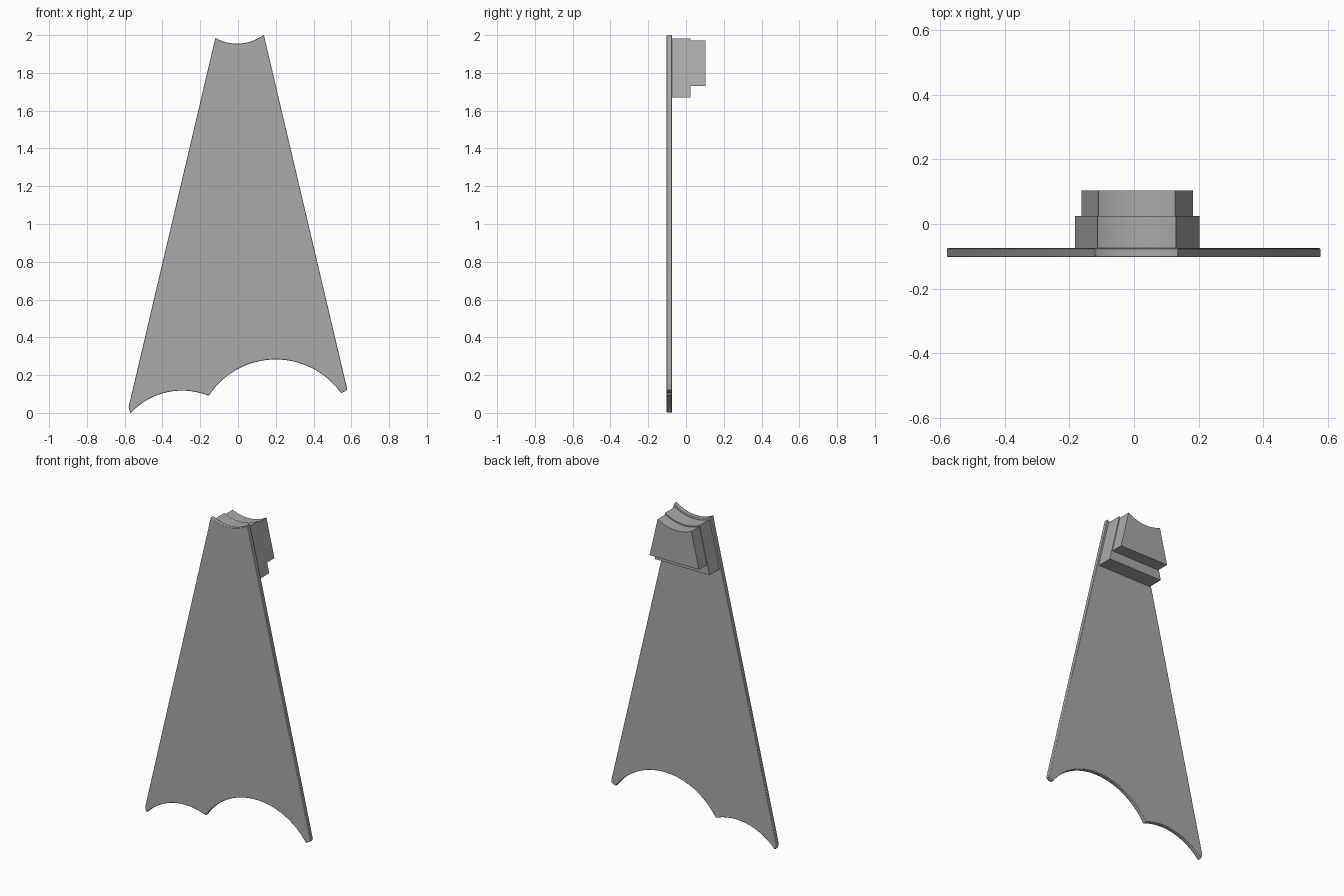
import bpy, bmesh, math
from mathutils import Vector

cube = bpy.data.objects.get("Cube")
if cube:
    bpy.data.objects.remove(cube, do_unlink=True)

grey = bpy.data.materials.new("plain grey")
grey.use_nodes = True
COLOUR = (0.4, 0.4, 0.4, 1)
grey.diffuse_color = COLOUR
grey.node_tree.nodes["Principled BSDF"].inputs["Base Color"].default_value = COLOUR

HUB = Vector((-0.005, 2.19))    # centre of the concave top arcs


def arc(a, m, b, n=32):
    """Points from a to b on the circle through a, m and b."""
    a, m, b = Vector(a), Vector(m), Vector(b)
    p, q = m - a, b - a
    d = 2 * p.cross(q)
    c = a + Vector((q.y * p.length_squared - p.y * q.length_squared,
                    p.x * q.length_squared - q.x * p.length_squared)) / d
    r = a - c
    sweep = -r.angle_signed(b - c)
    pts = []
    for i in range(n + 1):
        t = sweep * i / n
        pts.append(c + Vector((r.x * math.cos(t) - r.y * math.sin(t),
                               r.x * math.sin(t) + r.y * math.cos(t))))
    return pts


def side_x(side, z, inset):
    """Sloping left and right edges of the plate, moved inward by inset."""
    if side < 0:
        return -0.12 - (1.985 - z) * 0.2353 + inset
    return 0.137 + (2.0 - z) * 0.234 - inset


def top_arc(radius, inset):
    """Concave top from the right edge to the left edge."""
    def corner(side):
        z = 1.98
        for _ in range(20):
            x = side_x(side, z, inset)
            z = HUB.y - math.sqrt(radius ** 2 - (x - HUB.x) ** 2)
        return x, z
    return arc(corner(1), (HUB.x, HUB.y - radius), corner(-1))


def slab(name, outline, y0, y1, bevel=0):
    """Outline in x and z, extruded from y0 to y1."""
    bm = bmesh.new()
    face = bm.faces.new([bm.verts.new((x, y0, z)) for x, z in outline])
    out = bmesh.ops.extrude_face_region(bm, geom=[face])
    verts = [g for g in out["geom"] if isinstance(g, bmesh.types.BMVert)]
    bmesh.ops.translate(bm, verts=verts, vec=(0, y1 - y0, 0))
    bmesh.ops.recalc_face_normals(bm, faces=bm.faces)
    mesh = bpy.data.meshes.new(name)
    bm.to_mesh(mesh)
    bm.free()
    mesh.materials.append(grey)
    obj = bpy.data.objects.new(name, mesh)
    bpy.context.collection.objects.link(obj)
    if bevel:
        mod = obj.modifiers.new("soft rim", 'BEVEL')
        mod.width, mod.segments, mod.angle_limit = bevel, 2, math.radians(60)
    bpy.ops.object.select_all(action='DESELECT')
    obj.select_set(True)
    bpy.context.view_layer.objects.active = obj
    bpy.ops.object.shade_smooth_by_angle(angle=math.radians(30))
    return obj


# Tapered plate with two scallops along the bottom
left_scallop = arc((-0.565, 0.002), (-0.30, 0.118), (-0.155, 0.09))
right_scallop = arc((-0.155, 0.09), (0.20, 0.283), (0.545, 0.105))
plate = (top_arc(0.235, 0) + [(-0.579, 0.032), (-0.577, 0.018), (-0.569, 0.0)]
         + left_scallop + right_scallop[1:]
         + [(0.565, 0.113), (0.575, 0.12), (0.577, 0.13)])
slab("plate", plate, -0.102, -0.075, 0.003)

# Stepped block on the back
for name, radius, inset, base, y0, y1 in (
        ("lower_step", 0.248, 0.012, 1.67, -0.076, 0.024),
        ("upper_step", 0.255, 0.017, 1.73, 0.023, 0.103)):
    slab(name, top_arc(radius, inset) + [(side_x(-1, base, inset), base),
                                         (side_x(1, base, inset), base)], y0, y1)
